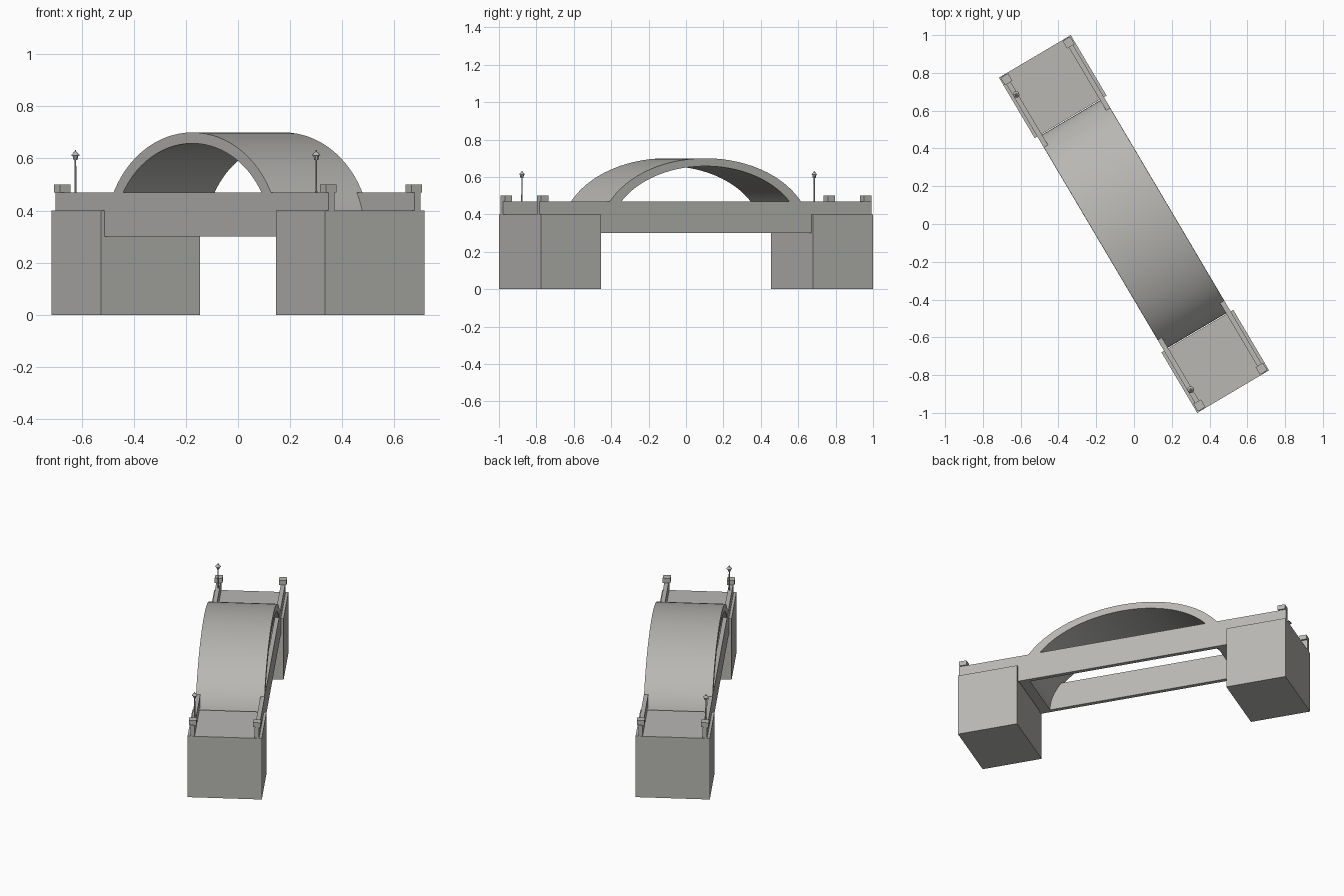
import bpy, bmesh, math
from mathutils import Matrix

cube = bpy.data.objects.get("Cube")
if cube:
    bpy.data.objects.remove(cube, do_unlink=True)

# One stone colour
STONE = (0.48, 0.475, 0.455, 1)
stone = bpy.data.materials.new("grey_stone")
stone.use_nodes = True
stone.diffuse_color = STONE
stone.node_tree.nodes["Principled BSDF"].inputs["Base Color"].default_value = STONE

# Parts are laid out with x along the span and y across it, then turned
TURN = Matrix.Rotation(math.radians(-59.4), 4, 'Z')
HALF, INNER = 1.03, 0.659          # span end and inner face of the abutments
DECK, RAIL_TOP, BEAM_LOW = 0.40, 0.47, 0.30


def finish(bm, name, smooth=False):
    bmesh.ops.recalc_face_normals(bm, faces=bm.faces)
    mesh = bpy.data.meshes.new(name)
    bm.to_mesh(mesh)
    bm.free()
    mesh.materials.append(stone)
    obj = bpy.data.objects.new(name, mesh)
    bpy.context.collection.objects.link(obj)
    obj.matrix_world = TURN
    if smooth:
        bpy.ops.object.select_all(action='DESELECT')
        obj.select_set(True)
        bpy.context.view_layer.objects.active = obj
        bpy.ops.object.shade_smooth_by_angle(angle=math.radians(30))
    return obj


def box(name, x0, x1, y0, y1, z0, z1):
    bm = bmesh.new()
    bmesh.ops.create_cube(bm, size=1)
    bmesh.ops.scale(bm, vec=(x1 - x0, y1 - y0, z1 - z0), verts=bm.verts)
    bmesh.ops.translate(bm, vec=((x0 + x1) / 2, (y0 + y1) / 2, (z0 + z1) / 2), verts=bm.verts)
    return finish(bm, name)


def extrude_profile(name, profile, y0, y1, smooth=False):
    """Extrude a side profile of (x, z) points across the bridge."""
    bm = bmesh.new()
    face = bm.faces.new([bm.verts.new((x, y0, z)) for x, z in profile])
    new = bmesh.ops.extrude_face_region(bm, geom=[face])["geom"]
    bmesh.ops.translate(bm, vec=(0, y1 - y0, 0),
                        verts=[g for g in new if isinstance(g, bmesh.types.BMVert)])
    return finish(bm, name, smooth)


def half_ellipse(a, b, n=40):
    return [(a * math.cos(math.pi * i / n), BEAM_LOW + b * math.sin(math.pi * i / n))
            for i in range(n + 1)]


def lamp(name, x, y):
    bm = bmesh.new()
    # pole, lantern, roof and finial: lower radius, upper radius, bottom, top
    for r0, r1, z0, z1 in ((0.004, 0.003, RAIL_TOP, 0.597), (0.008, 0.012, 0.595, 0.614),
                           (0.018, 0.006, 0.612, 0.625), (0.004, 0.002, 0.624, 0.632)):
        bmesh.ops.create_cone(bm, cap_ends=True, segments=8, radius1=r0, radius2=r1,
                              depth=z1 - z0, matrix=Matrix.Translation((x, y, (z0 + z1) / 2)))
    finish(bm, name)


# Arched walkway
extrude_profile("arch", half_ellipse(0.655, 0.40) + half_ellipse(0.592, 0.358)[::-1],
                -0.204, 0.204, smooth=True)

# Side beams that become parapets above the abutments
beam = [(-HALF, DECK), (-INNER, DECK), (-INNER, BEAM_LOW), (INNER, BEAM_LOW),
        (INNER, DECK), (HALF, DECK), (HALF, RAIL_TOP), (-HALF, RAIL_TOP)]
for side, s in (("left", 1), ("right", -1)):
    extrude_profile(side + "_beam", beam, s * 0.179, s * 0.205)

for end, e in (("front", 1), ("back", -1)):
    # Abutment block
    box(end + "_abutment", *sorted((e * INNER, e * 1.031)), -0.221, 0.221, 0, DECK)
    # Corner caps on the parapets
    for side, s in (("left", 1), ("right", -1)):
        x, y, r = e * 1.003, s * 0.191, 0.023
        box(f"{end}_{side}_cap", x - r, x + r, y - r, y + r, RAIL_TOP, 0.50)
    # Lamp on the right parapet
    lamp(end + "_lamp", e * 0.908, -0.188)
